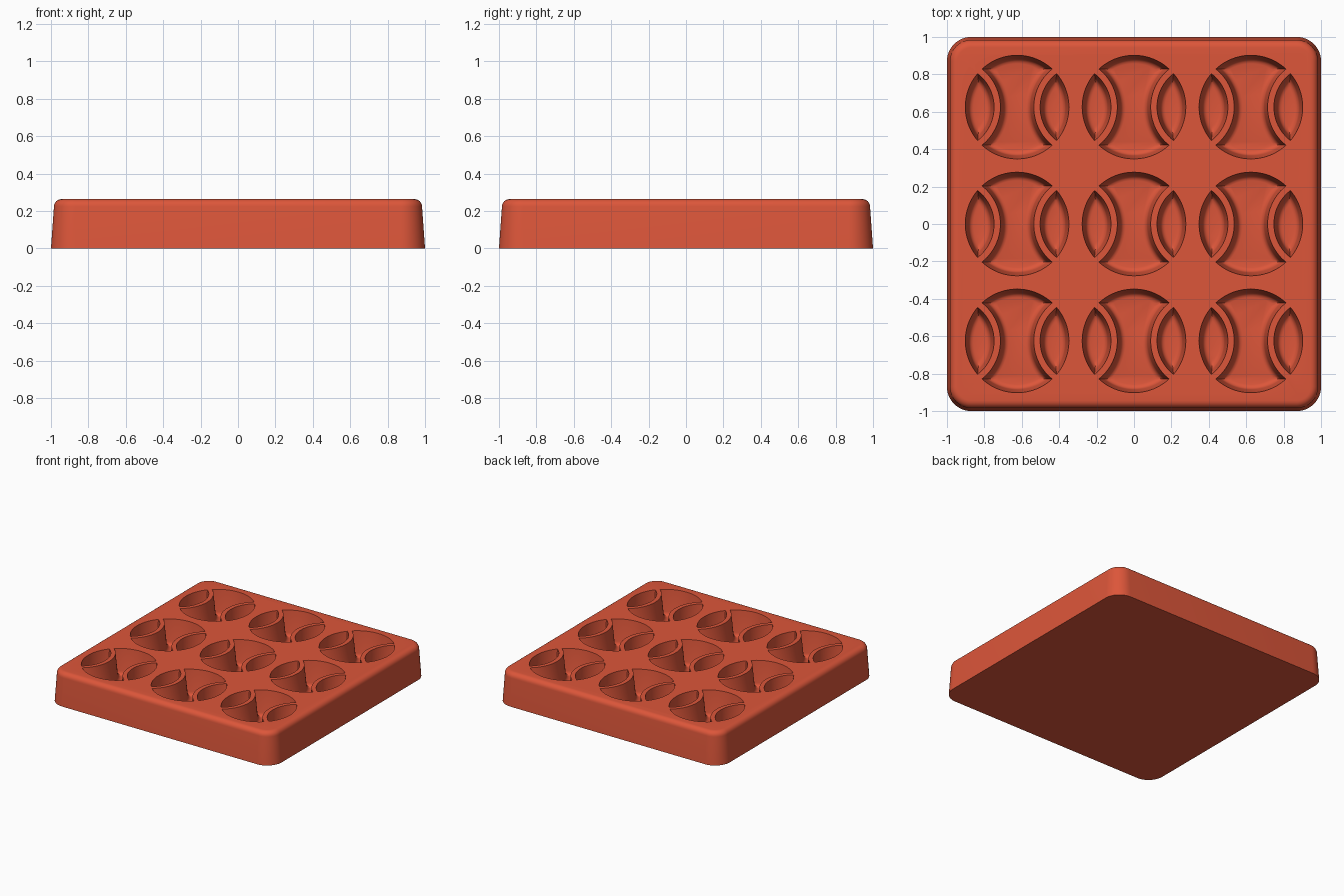
import bpy
import bmesh
from math import sin, cos, pi, acos, atan2, sqrt

cube = bpy.data.objects.get("Cube")
if cube:
    bpy.data.objects.remove(cube, do_unlink=True)

red = bpy.data.materials.new("terracotta_red")
red.use_nodes = True
colour = (0.72, 0.093, 0.042, 1)
red.diffuse_color = colour
red.node_tree.nodes["Principled BSDF"].inputs["Base Color"].default_value = colour

HEIGHT = 0.263
PITCH = 0.625          # spacing of the moulds
BALL = 0.277           # mould circle radius
SEAM_X = 0.349         # seam circle centre distance from mould centre
LENS, MAIN = 0.226, 0.26   # seam radii on either side of the thin wall


def arc(cx, radius, start, end, n):
    """Points on an arc, leaving out the last one."""
    return [(cx + radius * cos(start + (end - start) * i / n),
             radius * sin(start + (end - start) * i / n)) for i in range(n)]


def crossing(outer, seam):
    """Angles of the circle crossing, about the ball and the seam centre."""
    x = (seam**2 - outer**2 - SEAM_X**2) / (2 * SEAM_X)
    y = sqrt(outer**2 - x**2)
    return atan2(y, x), atan2(y, x + SEAM_X)


def lens_outline(inset, side):
    outer, seam = BALL - inset, LENS - inset
    a, b = crossing(outer, seam)
    pts = arc(0, outer, a, 2 * pi - a, 20) + arc(-SEAM_X, seam, -b, b, 20)
    return pts if side < 0 else [(-x, -y) for x, y in pts]


def main_outline(inset, side):
    outer, seam = BALL - inset, MAIN + inset
    a, b = crossing(outer, seam)
    half = arc(0, outer, pi - a, a, 20) + arc(-SEAM_X, seam, b, -b, 24)
    return half + [(-x, -y) for x, y in half]


def loft(bm, rings):
    """Skin closed rings of points and cap both ends."""
    loops = [[bm.verts.new(p) for p in ring] for ring in rings]
    n = len(loops[0])
    for low, high in zip(loops, loops[1:]):
        for i in range(n):
            j = (i + 1) % n
            bm.faces.new((low[i], low[j], high[j], high[i]))
    bm.faces.new(loops[0][::-1])
    bm.faces.new(loops[-1])


def make_object(name, bm):
    bmesh.ops.recalc_face_normals(bm, faces=bm.faces)
    mesh = bpy.data.meshes.new(name)
    bm.to_mesh(mesh)
    bm.free()
    mesh.materials.append(red)
    obj = bpy.data.objects.new(name, mesh)
    bpy.context.collection.objects.link(obj)
    return obj


# Tray body: rounded square with drafted sides and a rounded top edge
def rounded_square(inset, z, radius=0.13):
    c = 1 - radius
    return [(sx * c + (radius - inset) * cos(q + i * pi / 24),
             sy * c + (radius - inset) * sin(q + i * pi / 24), z)
            for sx, sy, q in ((1, 1, 0), (-1, 1, pi / 2),
                              (-1, -1, pi), (1, -1, 1.5 * pi))
            for i in range(13)]


EDGE = 0.04
rings = [rounded_square(0, 0)]
for k in range(7):
    t = k * pi / 12
    rings.append(rounded_square(0.016 + EDGE * (1 - cos(t)),
                                HEIGHT - EDGE + EDGE * sin(t)))
bm = bmesh.new()
loft(bm, rings)
tray = make_object("mould_tray", bm)

# Pocket cutters: drafted walls with a rounded floor edge
profile = [(0.045, 0.06), (0.034, 0.063), (0.025, 0.07), (0.02, 0.079),
           (0.017, 0.09), (-0.004, HEIGHT + 0.04)]
bm = bmesh.new()
for col in (-1, 0, 1):
    for row in (-1, 0, 1):
        for outline, side in ((lens_outline, -1), (main_outline, 0),
                              (lens_outline, 1)):
            loft(bm, [[(x + col * PITCH, y + row * PITCH, z)
                       for x, y in outline(inset, side)]
                      for inset, z in profile])
cutter = make_object("pocket_cutter", bm)
cutter.hide_render = True

cut = tray.modifiers.new("pockets", 'BOOLEAN')
cut.operation = 'DIFFERENCE'
cut.solver = 'EXACT'
cut.object = cutter

bpy.ops.object.select_all(action='DESELECT')
tray.select_set(True)
bpy.context.view_layer.objects.active = tray
bpy.ops.object.modifier_apply(modifier=cut.name)
bpy.data.objects.remove(cutter, do_unlink=True)
bpy.ops.object.shade_smooth_by_angle(angle=pi / 6)
